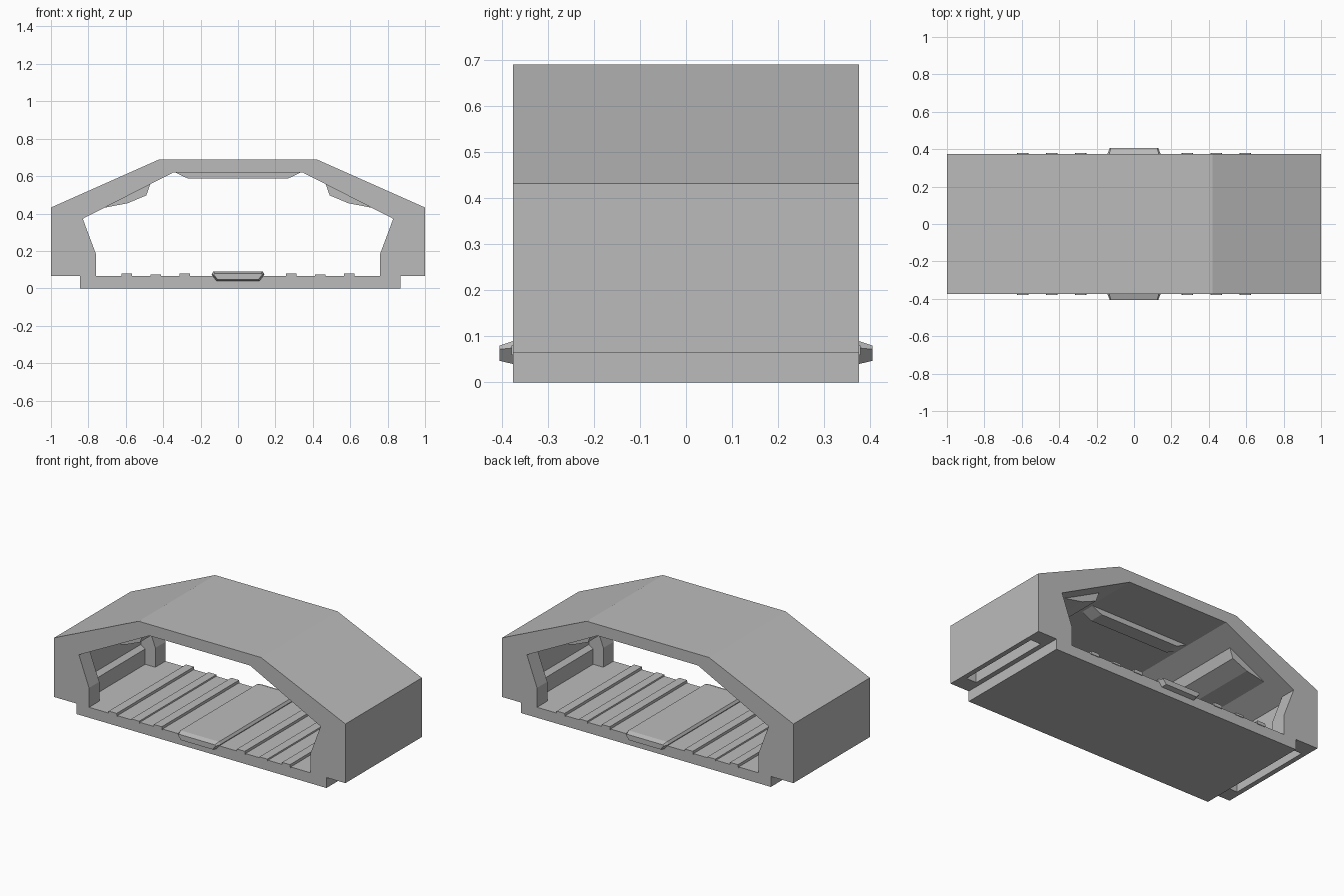
import bpy, bmesh

cube = bpy.data.objects.get("Cube")
if cube:
    bpy.data.objects.remove(cube)

grey = bpy.data.materials.new("plain_grey")
grey.use_nodes = True
COLOUR = (0.5, 0.5, 0.5, 1)
grey.diffuse_color = COLOUR
grey.node_tree.nodes["Principled BSDF"].inputs["Base Color"].default_value = COLOUR


def loft(name, sections):
    """Skin a row of (y, xz outline) sections and cap both ends."""
    bm = bmesh.new()
    rings = [[bm.verts.new((x, y, z)) for x, z in outline] for y, outline in sections]
    for a, b in zip(rings, rings[1:]):
        for i in range(len(a)):
            j = (i + 1) % len(a)
            bm.faces.new((a[i], a[j], b[j], b[i]))
    bm.faces.new(rings[0])
    bm.faces.new(rings[-1])
    bmesh.ops.recalc_face_normals(bm, faces=bm.faces)
    mesh = bpy.data.meshes.new(name)
    bm.to_mesh(mesh)
    bm.free()
    mesh.materials.append(grey)
    obj = bpy.data.objects.new(name, mesh)
    bpy.context.collection.objects.link(obj)
    return obj


def extrude(name, outline, y0, y1):
    return loft(name, [(y0, outline), (y1, outline)])


def mirror(points):
    return [(-x, z) for x, z in reversed(points)]


def arch(half):
    """Complete an arch outline from its half, listed from outer crown to inner crown."""
    return half + mirror(half)


FLOOR = 0.065
END, INNER = 0.375, 0.275
outer = [(0.42, 0.69), (1, 0.432), (1, FLOOR)]

# Solid end frames with leaning pillars
frame = outer + [(0.76, FLOOR), (0.76, 0.185), (0.83, 0.372), (0.345, 0.62)]
extrude("front_frame", arch(frame), -END, -INNER)
extrude("back_frame", arch(frame), INNER, END)

# Middle vault with recessed, ledged walls and a hollow under each outer side
vault = outer + [(0.97, FLOOR), (0.97, 0.25), (0.9, 0.25), (0.9, FLOOR),
                 (0.83, FLOOR), (0.83, 0.16), (0.86, 0.18), (0.86, 0.357), (0.345, 0.62)]
extrude("vault", arch(vault), -INNER, INNER)

# Floor slab
extrude("floor_slab", [(-0.845, 0), (0.87, 0), (0.87, FLOOR), (-0.845, FLOOR)], -END, END)

# Floor ribs
for i, (x, top) in enumerate([(0.285, 0.08), (0.44, 0.073), (0.595, 0.08)]):
    rib = [(x - 0.03, 0.06), (x + 0.03, 0.06), (x + 0.027, top), (x - 0.027, top)]
    extrude(f"left_floor_rib_{i + 1}", rib, -0.379, 0.379)
    extrude(f"right_floor_rib_{i + 1}", mirror(rib), -0.379, 0.379)

# Central walkway with tapered lips at both ends
base = [(-0.115, 0.04), (0.115, 0.04), (0.142, 0.075), (0.132, 0.09), (-0.132, 0.09), (-0.142, 0.075)]
tip = [(-0.108, 0.047), (0.108, 0.047), (0.13, 0.072), (0.124, 0.08), (-0.124, 0.08), (-0.13, 0.072)]
loft("walkway", [(-0.405, tip), (-END, base), (END, base), (0.405, tip)])

# Ceiling cross beam
extrude("ceiling_beam", [(-0.345, 0.625), (-0.27, 0.588), (0.27, 0.588), (0.345, 0.625)], -0.045, 0.045)

# Long housings under the sloping roof
housing = [(0.72, 0.43), (0.59, 0.455), (0.49, 0.497), (0.468, 0.56), (0.5, 0.56), (0.7, 0.455)]
extrude("left_roof_housing", housing, -0.26, 0.26)
extrude("right_roof_housing", mirror(housing), -0.26, 0.26)
